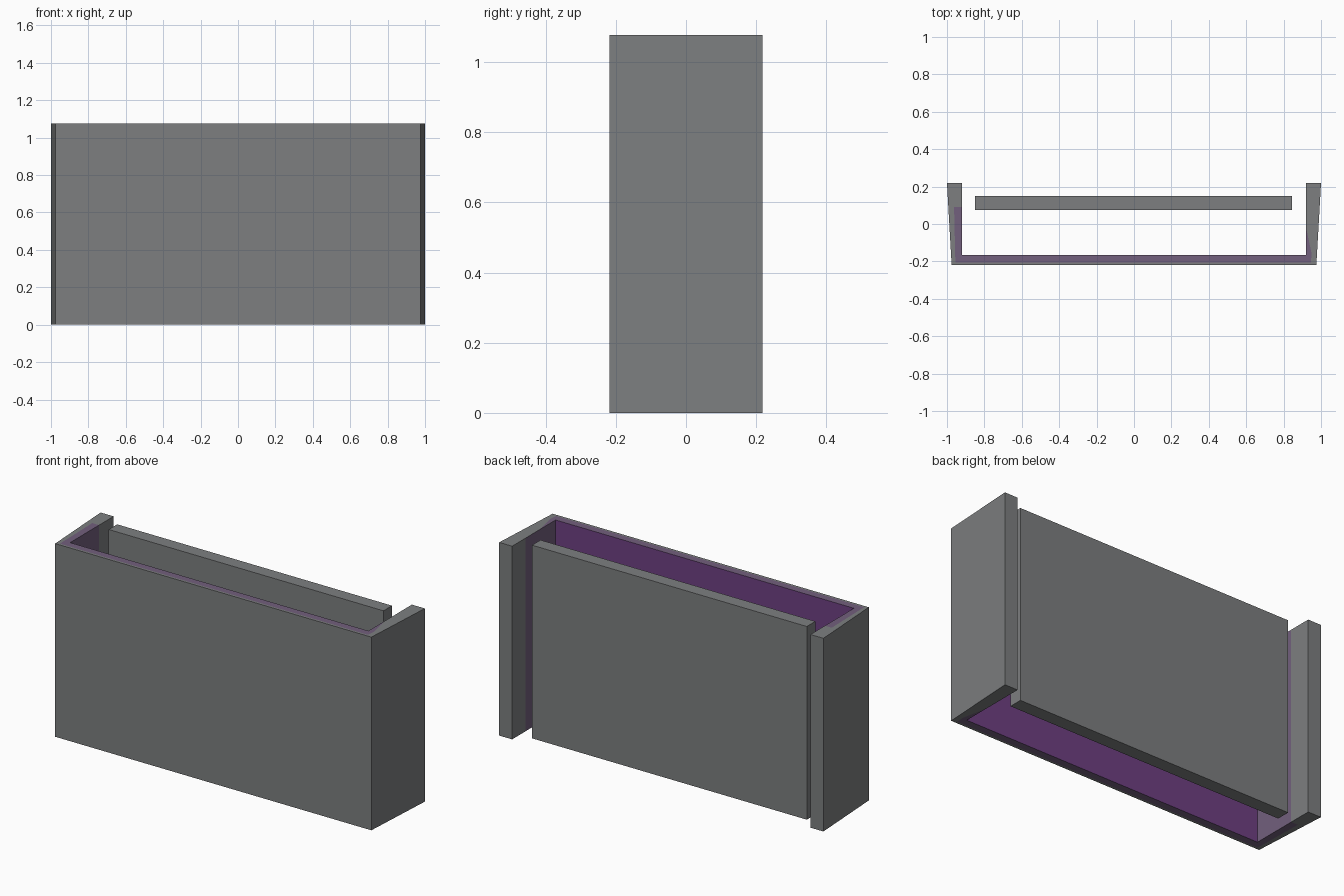
import bpy, bmesh

if "Cube" in bpy.data.objects:
    bpy.data.objects.remove(bpy.data.objects["Cube"])

HEIGHT = 1.077


def material(name, color):
    m = bpy.data.materials.new(name)
    m.diffuse_color = (*color, 1.0)
    m.use_nodes = True
    m.node_tree.nodes["Principled BSDF"].inputs["Base Color"].default_value = m.diffuse_color
    return m


GREY = material("grey", (0.205, 0.212, 0.216))
PURPLE = material("purple", (0.156, 0.051, 0.223))
MAUVE = material("muted purple", (0.17, 0.115, 0.205))


def extrude_plan(name, points, cells, mats):
    """Raise flat plan cells (point names, material index) to full height."""
    bm = bmesh.new()
    verts = {k: bm.verts.new((x, y, 0)) for k, (x, y) in points.items()}
    for keys, index in cells:
        bm.faces.new([verts[k] for k in keys.split()]).material_index = index
    res = bmesh.ops.extrude_face_region(bm, geom=bm.faces[:], use_keep_orig=True)
    top = [g for g in res["geom"] if isinstance(g, bmesh.types.BMVert)]
    bmesh.ops.translate(bm, verts=top, vec=(0, 0, HEIGHT))
    bmesh.ops.recalc_face_normals(bm, faces=bm.faces)
    # Walls take their colour from where they face and how deep they sit
    for f in bm.faces:
        f.normal_update()
        if abs(f.normal.z) > 0.5:
            continue
        c = f.calc_center_median()
        f.material_index = 0
        if len(mats) > 1:
            if f.normal.y > 0.5 and c.y < 0:
                f.material_index = 1
            elif c.x * f.normal.x < 0 and c.y < 0.1:
                f.material_index = 2
    mesh = bpy.data.meshes.new(name)
    bm.to_mesh(mesh)
    bm.free()
    for m in mats:
        mesh.materials.append(m)
    ob = bpy.data.objects.new(name, mesh)
    bpy.context.collection.objects.link(ob)
    return ob


# U-shaped shell: front wall with two flared side walls, tinted inner rim
shell = {
    "out_bl": (-1, 0.218), "out_fl": (-0.975, -0.218),
    "out_fr": (0.975, -0.218), "out_br": (1, 0.218),
    "in_br": (0.92, 0.218), "in_mr": (0.92, 0.10), "in_sr": (0.92, -0.02),
    "in_fr": (0.92, -0.165), "in_fl": (-0.92, -0.165),
    "in_ml": (-0.92, 0.09), "in_bl": (-0.92, 0.218),
    "rim_ml": (-0.962, 0.09), "rim_fl": (-0.955, -0.205),
    "rim_fr": (0.945, -0.205), "rim_sr": (0.95, -0.16),
}
cells = [
    ("out_bl out_fl rim_fl rim_ml in_ml in_bl", 0),
    ("out_fl out_fr rim_fr rim_fl", 0),
    ("out_fr out_br in_br in_mr in_sr rim_sr rim_fr", 0),
    ("rim_ml rim_fl in_fl in_ml", 2),
    ("rim_fl rim_fr in_fr in_fl", 2),
    ("rim_fr rim_sr in_sr in_fr", 2),
]
extrude_plan("outer_shell", shell, cells, [GREY, PURPLE, MAUVE])

# Free-standing back panel
panel = {"a": (-0.85, 0.075), "b": (0.845, 0.075),
         "c": (0.845, 0.15), "d": (-0.85, 0.15)}
extrude_plan("back_panel", panel, [("a b c d", 0)], [GREY])
